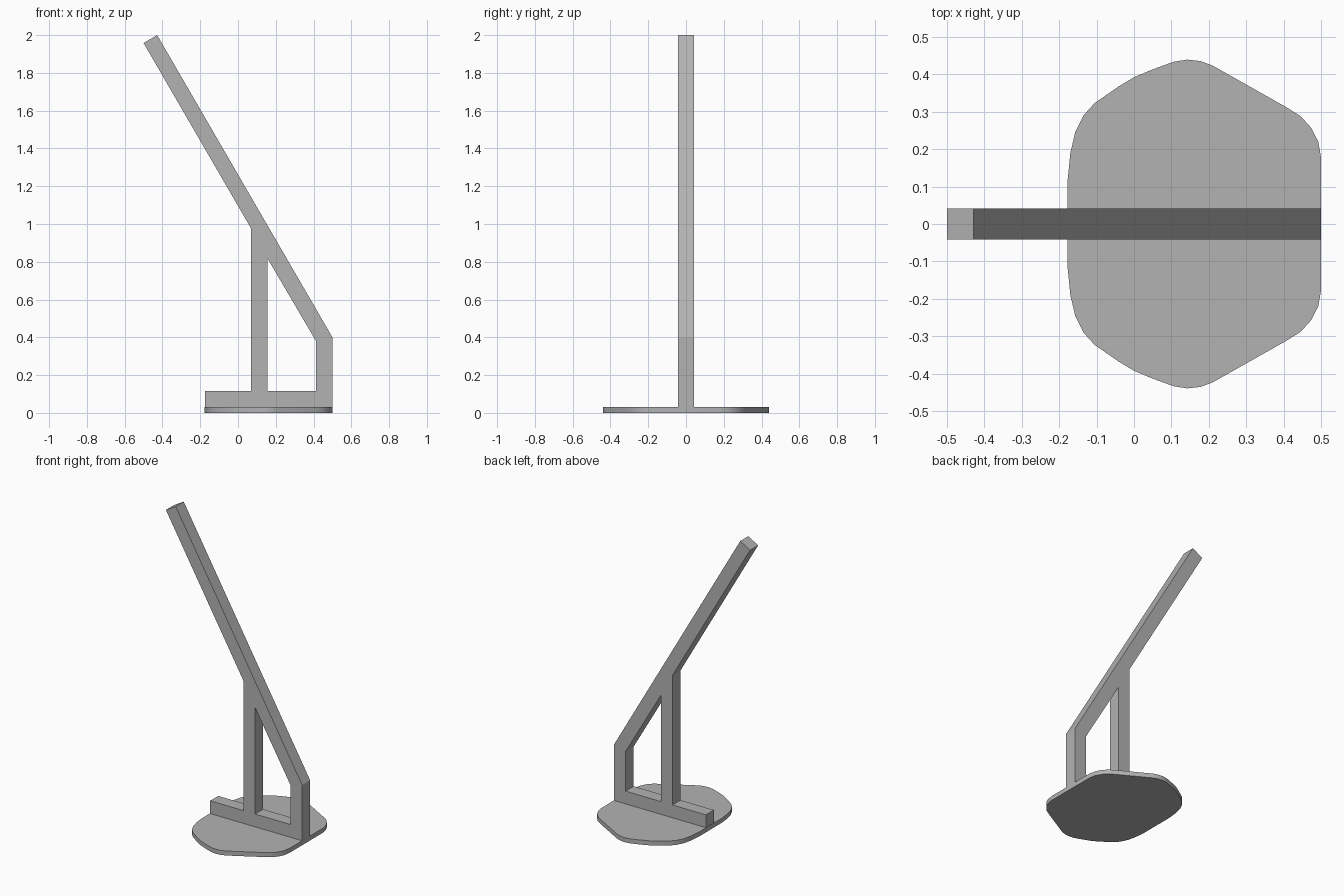
import bpy
import bmesh

cube = bpy.data.objects.get("Cube")
if cube:
    bpy.data.objects.remove(cube, do_unlink=True)

grey = bpy.data.materials.new("plain grey")
grey.use_nodes = True
color = (0.45, 0.45, 0.45, 1)
grey.diffuse_color = color
grey.node_tree.nodes["Principled BSDF"].inputs["Base Color"].default_value = color


def extruded(name, points, faces, offset):
    """Extrude flat polygons, sharing named points, along an offset."""
    bm = bmesh.new()
    verts = {key: bm.verts.new(co) for key, co in points.items()}
    flat = [bm.faces.new([verts[key] for key in face]) for face in faces]
    result = bmesh.ops.extrude_face_region(bm, geom=flat, use_keep_orig=True)
    moved = [g for g in result["geom"] if isinstance(g, bmesh.types.BMVert)]
    bmesh.ops.translate(bm, verts=moved, vec=offset)
    bmesh.ops.recalc_face_normals(bm, faces=bm.faces)
    mesh = bpy.data.meshes.new(name)
    bm.to_mesh(mesh)
    bm.free()
    mesh.materials.append(grey)
    obj = bpy.data.objects.new(name, mesh)
    bpy.context.collection.objects.link(obj)
    return obj


# Upright frame: foot bar, short post, tall post and slanted arm
half_width = 0.042
profile = {
    "a": (-0.175, 0.03), "b": (0.5, 0.03), "c": (0.5, 0.4),
    "d": (-0.428, 2.0), "e": (-0.5, 1.958), "f": (0.07, 0.975),
    "g": (0.07, 0.115), "h": (-0.175, 0.115), "i": (0.155, 0.115),
    "j": (0.414, 0.115), "k": (0.414, 0.378), "l": (0.155, 0.82),
}
frame_points = {key: (x, -half_width, z) for key, (x, z) in profile.items()}
extruded("support_frame", frame_points, ["abjigh", "bckj", "cdeflk", "fgil"],
         (0, 2 * half_width, 0))

# Base plate: rounded, slightly lopsided hexagon mirrored front to back
half = [(0.5, 0.175), (0.492, 0.22), (0.473, 0.257), (0.445, 0.288),
        (0.405, 0.313), (0.21, 0.423), (0.178, 0.435), (0.142, 0.439),
        (0.105, 0.433), (0.05, 0.413), (0, 0.392), (-0.04, 0.368),
        (-0.105, 0.323), (-0.135, 0.29), (-0.157, 0.245), (-0.17, 0.19),
        (-0.177, 0.12)]
outline = half + [(x, -y) for x, y in reversed(half)]
plate_points = {n: (x, y, 0) for n, (x, y) in enumerate(outline)}
plate = extruded("base_plate", plate_points, [range(len(outline))], (0, 0, 0.03))

# Smooth the rounded rim, keeping its top and bottom edges sharp
bpy.ops.object.select_all(action="DESELECT")
plate.select_set(True)
bpy.context.view_layer.objects.active = plate
bpy.ops.object.shade_smooth_by_angle(angle=0.6)
